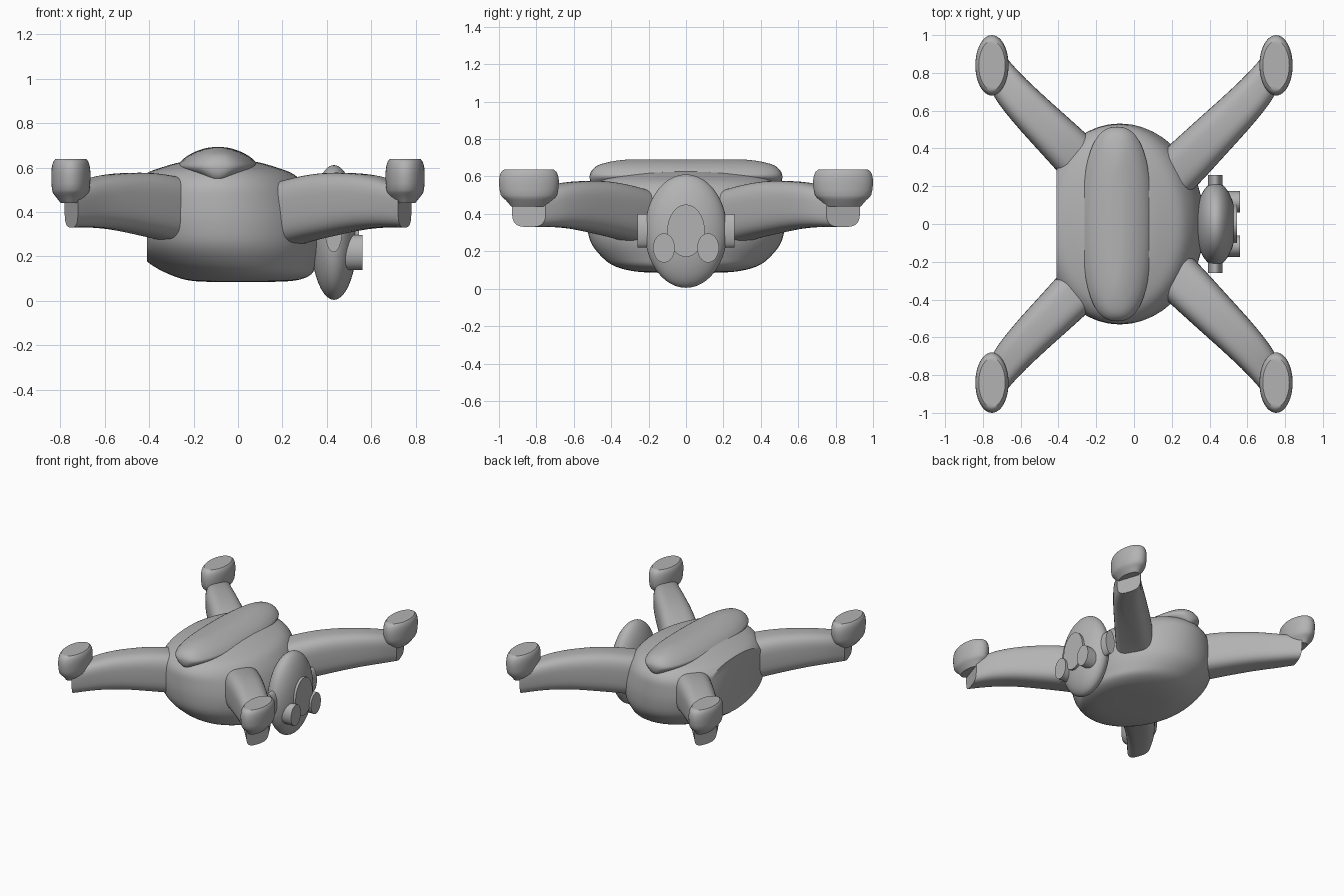
import bpy, bmesh, math
from mathutils import Vector

cube = bpy.data.objects.get("Cube")
if cube:
    bpy.data.objects.remove(cube, do_unlink=True)

GREY = (0.45, 0.45, 0.45, 1)
mat = bpy.data.materials.new("matte grey")
mat.use_nodes = True
mat.diffuse_color = GREY
mat.node_tree.nodes["Principled BSDF"].inputs["Base Color"].default_value = GREY


def finish(name, bm, angle=40):
    bmesh.ops.recalc_face_normals(bm, faces=bm.faces)
    me = bpy.data.meshes.new(name)
    bm.to_mesh(me)
    bm.free()
    me.materials.append(mat)
    me.shade_smooth()
    me.set_sharp_from_angle(angle=math.radians(angle))
    ob = bpy.data.objects.new(name, me)
    bpy.context.collection.objects.link(ob)
    return ob


def refine(rows, steps=4):
    """Catmull-Rom interpolation of the section parameters."""
    out = []
    for i in range(len(rows) - 1):
        quad = [rows[max(i - 1, 0)], rows[i], rows[i + 1], rows[min(i + 2, len(rows) - 1)]]
        for k in range(steps):
            t = k / steps
            out.append([0.5 * (2 * b + (c - a) * t + (2 * a - 5 * b + 4 * c - d) * t * t
                               + (3 * b - a - 3 * c + d) * t ** 3) for a, b, c, d in zip(*quad)])
    return out + [list(rows[-1])]


def ring(centre, u, v, power=2, sides=48):
    pts = []
    for k in range(sides):
        a = 2 * math.pi * k / sides
        c, s = math.cos(a), math.sin(a)
        pts.append(Vector(centre) + Vector(u) * math.copysign(abs(c) ** (2 / power), c)
                   + Vector(v) * math.copysign(abs(s) ** (2 / power), s))
    return pts


def loft(rings):
    bm = bmesh.new()
    loops = [[bm.verts.new(p) for p in r] for r in rings]
    for a, b in zip(loops, loops[1:]):
        for k in range(len(a)):
            j = (k + 1) % len(a)
            bm.faces.new((a[k], a[j], b[j], b[k]))
    bm.faces.new(loops[0])
    bm.faces.new(loops[-1])
    return bm


def stack(rows, x=0, y=0, power=2):
    """Loft horizontal sections given as height, x centre offset, x radius, y radius."""
    return loft([ring((x + o, y, z), (rx, 0, 0), (0, ry, 0), power) for z, o, rx, ry in rows])


# Hull: rounded shell with a flat tail wall
hull = stack(refine([
    (.085, .01, .12, .14), (.092, .02, .24, .27), (.12, .01, .32, .38), (.17, -.025, .375, .45),
    (.25, -.055, .425, .51), (.35, -.07, .44, .53), (.45, -.08, .42, .53), (.52, -.085, .385, .52),
    (.57, -.085, .335, .48), (.6, -.085, .26, .42), (.625, -.085, .17, .3), (.635, -.085, .08, .15)]))
cut = bmesh.ops.bisect_plane(hull, geom=hull.verts[:] + hull.edges[:] + hull.faces[:],
                             plane_co=(-.41, 0, 0), plane_no=(-1, 0, 0), clear_outer=True)
edges = [e for e in cut["geom_cut"] if isinstance(e, bmesh.types.BMEdge)]
bmesh.ops.contextual_create(hull, geom=edges)
finish("hull", hull)

# Raised canopy along the top
finish("canopy", stack(refine([
    (.52, 0, .02, .44), (.55, 0, .09, .5), (.595, 0, .18, .515), (.63, 0, .165, .505),
    (.66, 0, .125, .47), (.68, 0, .08, .4), (.69, 0, .04, .32), (.692, 0, .01, .25)]),
    x=-.09, power=2.5), 60)

# Four arms, each ending in an oval motor
ARM = [  # x, y, sideways x, sideways y, bottom, top
    (.1, .15, .09, -.09, .2, .5), (.26, .31, .09, -.09, .255, .55), (.4, .45, .084, -.084, .29, .575),
    (.55, .60, .076, -.076, .32, .572), (.66, .72, .062, -.074, .33, .55), (.75, .84, .03, -.09, .33, .51)]
MOTOR = [(.44, 0, .045, .095), (.475, 0, .073, .125), (.5, 0, .085, .15), (.56, 0, .088, .16),
         (.6, 0, .086, .157), (.625, 0, .079, .147), (.638, 0, .07, .13)]
for side, sx in (("left", 1), ("right", -1)):
    for end, sy in (("front", -1), ("rear", 1)):
        finish(f"{end}_{side}_arm", loft([
            ring((sx * x, sy * y, (lo + hi) / 2), (sx * ux, sy * uy, 0), (0, 0, (hi - lo) / 2), 3.2)
            for x, y, ux, uy, lo, hi in refine(ARM)]))
        finish(f"{end}_{side}_motor", stack(refine(MOTOR, 2), sx * .752, sy * .84), 35)

# Camera pod on the side of the hull
pod = bmesh.new()
bmesh.ops.create_uvsphere(pod, u_segments=48, v_segments=32, radius=1)
bmesh.ops.scale(pod, vec=(.107, .22, .303), verts=pod.verts)
bmesh.ops.translate(pod, vec=(.432, 0, .308), verts=pod.verts)
finish("camera_pod", pod)

# Pivot through the pod
finish("pod_pivot", loft([ring((.43, y, .31), (.038, 0, 0), (0, 0, .09)) for y in (-.26, .26)]))


# Lens cluster: one large disc and two small ones
def lens(name, y, z, ry, rz, front):
    finish(name, loft([ring((x, y, z), (0, ry, 0), (0, 0, rz)) for x in (.45, front)]))


lens("main_lens", 0, .31, .1, .14, .545)
for side, s in (("front", -1), ("rear", 1)):
    lens(f"{side}_lens", s * .118, .218, .058, .078, .56)
